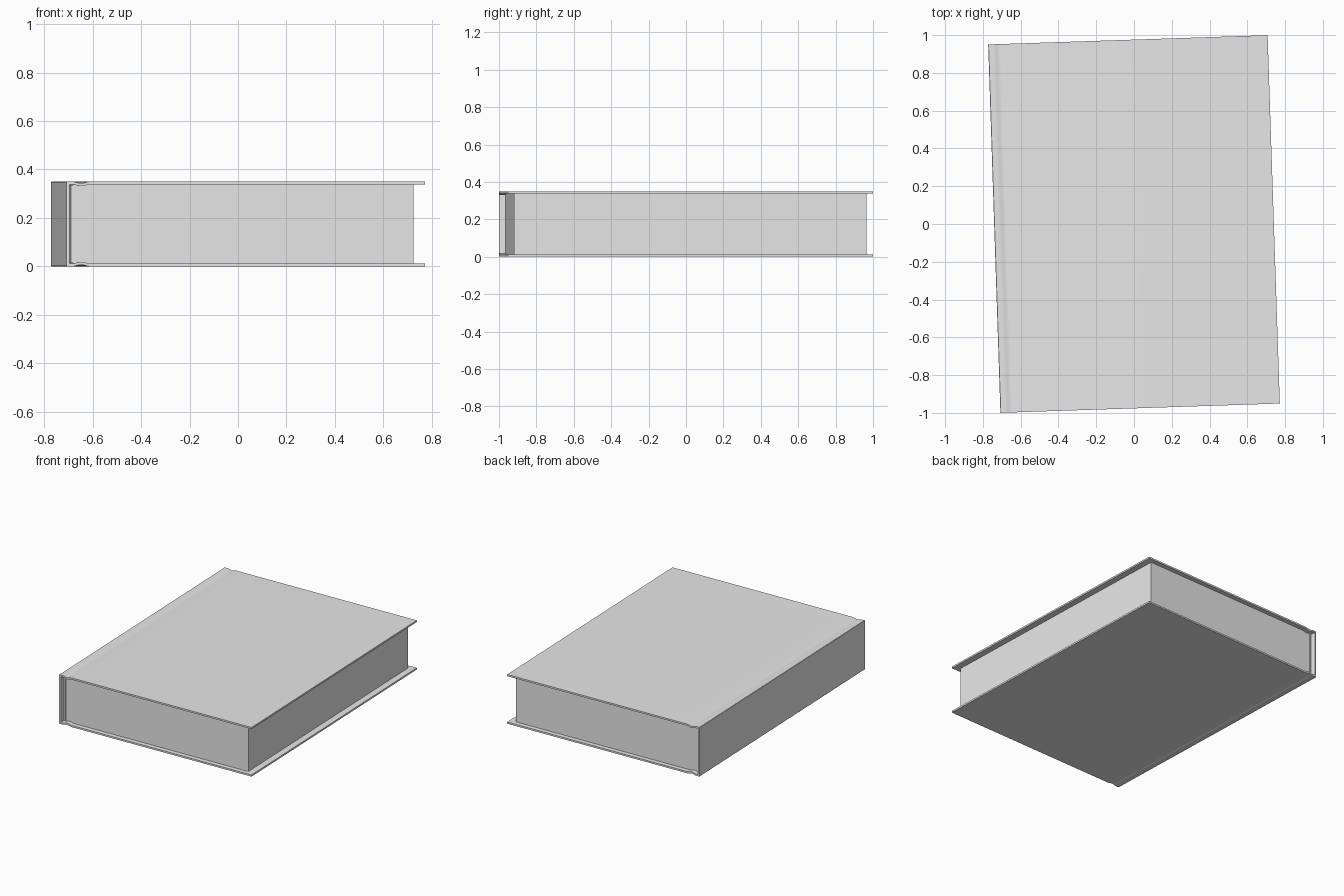
import bpy, bmesh, math

cube = bpy.data.objects.get("Cube")
if cube:
    bpy.data.objects.remove(cube, do_unlink=True)

WIDTH, LENGTH, HEIGHT, BOARD = 1.48, 1.951, 0.35, 0.012
TURN = math.radians(1.9)
MID = HEIGHT / 2

grey = bpy.data.materials.new("plain grey")
grey.use_nodes = True
colour = (0.8, 0.8, 0.8, 1)
grey.diffuse_color = colour
grey.node_tree.nodes["Principled BSDF"].inputs["Base Color"].default_value = colour


def extrude_profile(name, points, length):
    """Extrude a closed x-z outline along y, centred, and turn it into place."""
    bm = bmesh.new()
    face = bm.faces.new([bm.verts.new((x, -length / 2, z)) for x, z in points])
    result = bmesh.ops.extrude_face_region(bm, geom=[face])
    moved = [v for v in result["geom"] if isinstance(v, bmesh.types.BMVert)]
    bmesh.ops.translate(bm, vec=(0, length, 0), verts=moved)
    bmesh.ops.recalc_face_normals(bm, faces=bm.faces[:])
    mesh = bpy.data.meshes.new(name)
    bm.to_mesh(mesh)
    bm.free()
    mesh.materials.append(grey)
    obj = bpy.data.objects.new(name, mesh)
    bpy.context.collection.objects.link(obj)
    obj.location.z = MID
    obj.rotation_euler.z = TURN
    bpy.ops.object.select_all(action="DESELECT")
    obj.select_set(True)
    bpy.context.view_layer.objects.active = obj
    bpy.ops.object.shade_smooth_by_angle(angle=math.radians(30))
    return obj


def block(name, x0, x1, half_height, length):
    h = half_height
    return extrude_profile(name, [(x0, -h), (x1, -h), (x1, h), (x0, h)], length)


# Hinge groove, a shallow dip running beside the spine
GROOVE_START, GROOVE_WIDTH, GROOVE_DEPTH, STEPS = -0.715, 0.07, 0.007, 8
groove = []
for i in range(STEPS + 1):
    t = i / STEPS
    dip = GROOVE_DEPTH * (1 - math.cos(2 * math.pi * t)) / 2
    groove.append((GROOVE_START + GROOVE_WIDTH * t, dip))

# Wraparound cover: two boards and the spine as one folded profile
edge = WIDTH / 2
outer = [(-edge, MID - 0.002), (-edge + 0.002, MID)]
outer += [(x, MID - dip) for x, dip in groove] + [(edge, MID)]
under = MID - BOARD
inner = [(edge, under)] + [(x, under - dip) for x, dip in reversed(groove)]
inner += [(-edge + BOARD, under)]
upper = outer + inner
lower = [(x, -z) for x, z in reversed(upper)]
extrude_profile("cover", upper + lower, LENGTH)

# Page block, set in from the board edges
block("pages", -0.712, 0.694, under, 1.886)

# Binding strip between the pages and the spine
block("binding_strip", -0.722, -0.711, under - 0.003, 1.89)
